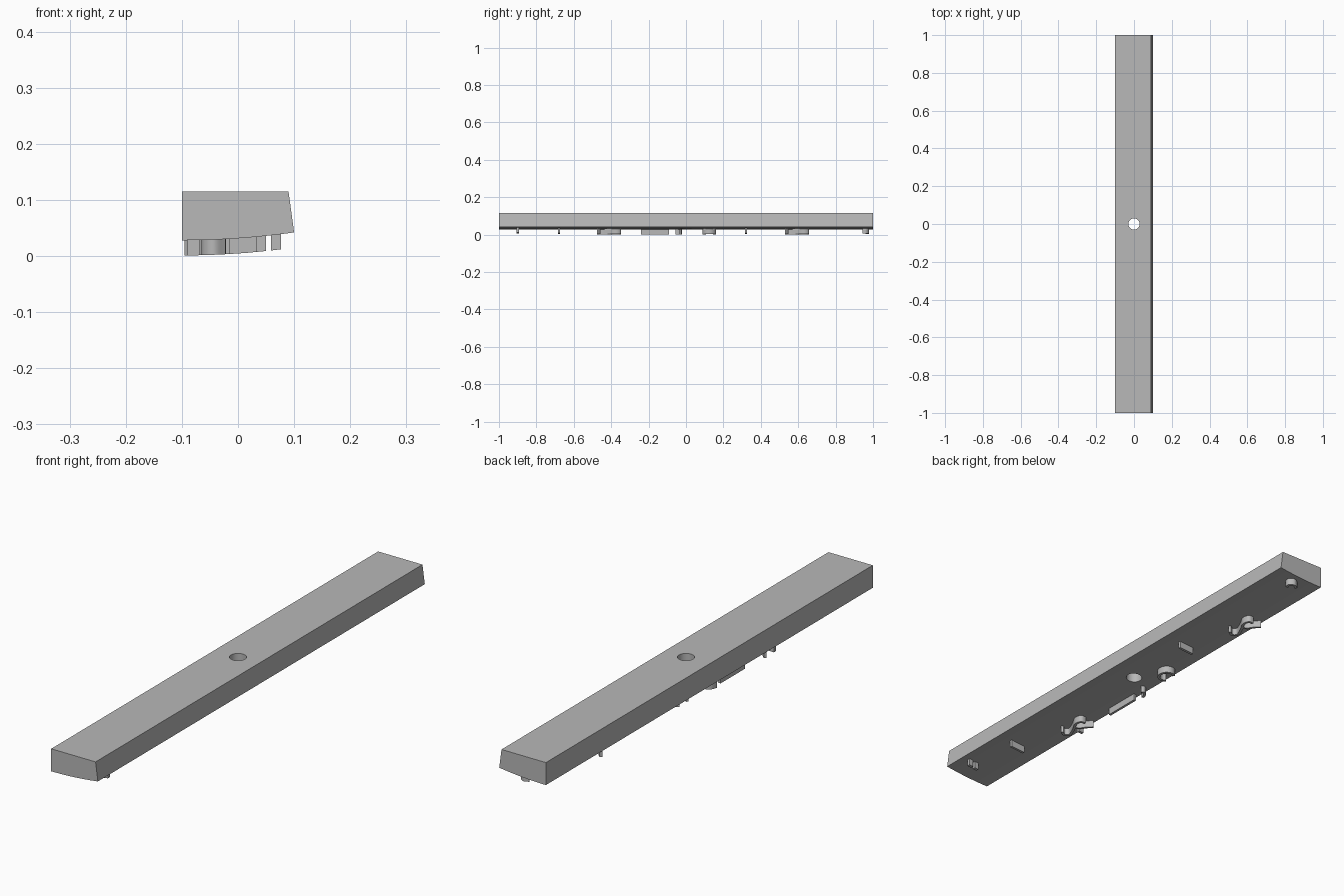
import bpy, bmesh, math
from mathutils import Vector

if "Cube" in bpy.data.objects:
    bpy.data.objects.remove(bpy.data.objects["Cube"], do_unlink=True)

grey = bpy.data.materials.new("plain grey")
grey.use_nodes = True
colour = (0.48, 0.48, 0.48, 1)
grey.diffuse_color = colour
grey.node_tree.nodes["Principled BSDF"].inputs["Base Color"].default_value = colour


def underside(x):
    """Height of the gently curved bottom of the bar."""
    return 0.028 + 0.35 * (x + 0.1) ** 2


def finish(name, bm):
    bmesh.ops.recalc_face_normals(bm, faces=bm.faces)
    mesh = bpy.data.meshes.new(name)
    bm.to_mesh(mesh)
    bm.free()
    mesh.materials.append(grey)
    obj = bpy.data.objects.new(name, mesh)
    bpy.context.collection.objects.link(obj)
    return obj


def shade(obj):
    bpy.ops.object.select_all(action='DESELECT')
    obj.select_set(True)
    bpy.context.view_layer.objects.active = obj
    bpy.ops.object.shade_smooth_by_angle(angle=math.radians(30))


def smooth_path(points, steps=5):
    """Catmull-Rom curve through the points."""
    p = [Vector(q) for q in points]
    p = [2 * p[0] - p[1]] + p + [2 * p[-1] - p[-2]]
    out = []
    for i in range(1, len(p) - 2):
        a, b, c, d = p[i - 1:i + 3]
        for k in range(steps):
            t = k / steps
            out.append(0.5 * (2 * b + (c - a) * t + (2 * a - 5 * b + 4 * c - d) * t ** 2
                              + (3 * b - a - 3 * c + d) * t ** 3))
    return out + [p[-2]]


def rib(name, points, width=0.01):
    """Thin wall hanging from the underside along a path in plan."""
    path = smooth_path(points)
    bm = bmesh.new()
    rings = []
    for i, p in enumerate(path):
        way = (path[min(i + 1, len(path) - 1)] - path[max(i - 1, 0)]).normalized()
        side = Vector((-way.y, way.x)) * width / 2
        ring = []
        for q, drop in ((p + side, -0.004), (p - side, -0.004), (p - side, 0.027), (p + side, 0.027)):
            ring.append(bm.verts.new((q.x, q.y, underside(q.x) - drop)))
        rings.append(ring)
    for a, b in zip(rings, rings[1:]):
        for k in range(4):
            n = (k + 1) % 4
            bm.faces.new((a[k], a[n], b[n], b[k]))
    bm.faces.new(rings[0])
    bm.faces.new(rings[-1])
    shade(finish(name, bm))


# Long bar: profile with sloping side and curved bottom, drawn along y
profile = [(-0.1, 0.115), (0.09, 0.115)]
profile += [(x, underside(x)) for x in (0.1 - 0.2 * i / 16 for i in range(17))]
bm = bmesh.new()
face = bm.faces.new([bm.verts.new((x, -1, z)) for x, z in profile])
ext = bmesh.ops.extrude_face_region(bm, geom=[face])
bmesh.ops.translate(bm, vec=(0, 2, 0), verts=[v for v in ext["geom"] if isinstance(v, bmesh.types.BMVert)])
bar = finish("long_bar", bm)

# Round hole through the middle
bm = bmesh.new()
bmesh.ops.create_cone(bm, cap_ends=True, segments=40, radius1=0.03, radius2=0.03, depth=0.5)
cutter = finish("hole_cutter", bm)
cutter.hide_render = True
cut = bar.modifiers.new("hole", 'BOOLEAN')
cut.operation = 'DIFFERENCE'
cut.solver = 'EXACT'
cut.object = cutter
bpy.context.view_layer.objects.active = bar
bpy.ops.object.modifier_apply(modifier="hole")
bpy.data.objects.remove(cutter, do_unlink=True)
shade(bar)

# Straight ribs
rib("rear_cross_rib", [(-0.025, 0.32), (0.04, 0.32)])
rib("front_cross_rib", [(-0.015, -0.68), (0.048, -0.68)])
rib("long_rib", [(-0.08, -0.24), (-0.08, -0.09)])

# Pair of small front pegs
for name, x in (("inner_peg", 0.041), ("outer_peg", 0.068)):
    rib(name, [(x - 0.009, -0.9), (x + 0.009, -0.9)], 0.013)

# Small hooked pegs
rib("rear_hook", [(0.025, 0.945), (0.028, 0.962), (0.012, 0.974), (-0.005, 0.965)])
rib("middle_hook", [(-0.06, -0.03), (-0.07, -0.025), (-0.083, -0.035), (-0.09, -0.055)])

# Open ring beside the hole
arc = [math.radians(-130 + 26 * i) for i in range(11)]
rib("open_ring", [(-0.058 + 0.028 * math.cos(a), 0.125 + 0.031 * math.sin(a)) for a in arc])

# Two matching wavy ribs, with a small peg beside the front one
wave = [(-0.025, 0.545), (-0.045, 0.533), (-0.06, 0.55), (-0.045, 0.59),
        (-0.027, 0.625), (-0.032, 0.65), (-0.05, 0.652)]
tail = [(-0.042, 0.6), (-0.06, 0.612), (-0.075, 0.635), (-0.092, 0.652)]
for name, shift in (("rear", 0), ("front", -1.005)):
    rib(name + "_wavy_rib", [(x, y + shift) for x, y in wave])
    rib(name + "_wavy_tail", [(x, y + shift) for x, y in tail])
rib("side_peg", [(-0.068, -0.415), (-0.09, -0.415)], 0.012)
